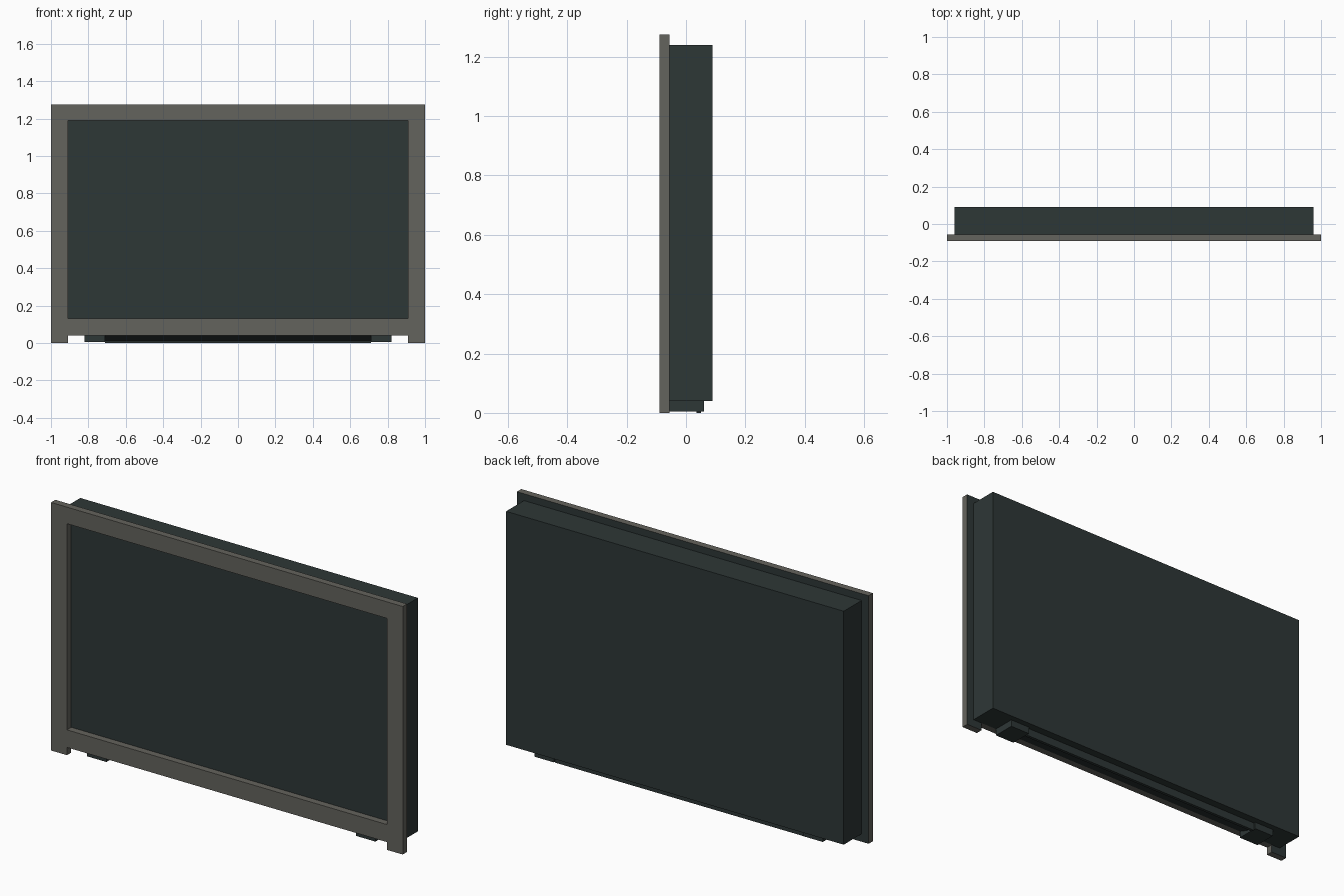
import bpy, bmesh

if "Cube" in bpy.data.objects:
    bpy.data.objects.remove(bpy.data.objects["Cube"])


def material(name, rgb):
    m = bpy.data.materials.new(name)
    m.diffuse_color = (*rgb, 1)
    m.use_nodes = True
    m.node_tree.nodes["Principled BSDF"].inputs["Base Color"].default_value = m.diffuse_color
    return m


GREY = material("warm grey", (0.127, 0.125, 0.109))
DARK = material("dark slate", (0.027, 0.038, 0.037))


def finish(bm, name, *mats):
    bmesh.ops.recalc_face_normals(bm, faces=bm.faces)
    me = bpy.data.meshes.new(name)
    bm.to_mesh(me)
    bm.free()
    for m in mats:
        me.materials.append(m)
    ob = bpy.data.objects.new(name, me)
    bpy.context.collection.objects.link(ob)
    return ob


def prism(name, profile, x0, x1, mat):
    """Extrude a (y, z) profile along x."""
    bm = bmesh.new()
    face = bm.faces.new([bm.verts.new((x0, y, z)) for y, z in profile])
    ext = bmesh.ops.extrude_face_region(bm, geom=[face])
    moved = [v for v in ext["geom"] if isinstance(v, bmesh.types.BMVert)]
    bmesh.ops.translate(bm, vec=(x1 - x0, 0, 0), verts=moved)
    return finish(bm, name, mat)


def rect(y0, y1, z0, z1):
    return [(y0, z0), (y1, z0), (y1, z1), (y0, z1)]


FRONT, SEAM, BACK = -0.09, -0.055, 0.09

# Bezel: grid cells without the screen opening and the notch between the corner feet
xs = [-1, -0.91, 0.91, 1]
zs = [0, 0.04, 0.13, 1.19, 1.275]
bm = bmesh.new()
grid = [[bm.verts.new((x, FRONT, z)) for z in zs] for x in xs]
for i in range(3):
    for j in range(4):
        if i == 1 and j in (0, 2):
            continue
        bm.faces.new((grid[i][j], grid[i + 1][j], grid[i + 1][j + 1], grid[i][j + 1]))
ext = bmesh.ops.extrude_face_region(bm, geom=bm.faces[:])
moved = [v for v in ext["geom"] if isinstance(v, bmesh.types.BMVert)]
bmesh.ops.translate(bm, vec=(0, SEAM - FRONT, 0), verts=moved)
bezel = finish(bm, "bezel", GREY, DARK)
# Rear side of the bezel takes the casing colour
for p in bezel.data.polygons:
    p.material_index = 1 if p.normal.y > 0.5 else 0

# Casing, whose front face is the screen
prism("casing_and_screen", rect(SEAM, BACK, 0.04, 1.24), -0.96, 0.96, DARK)

# Feet blocks under the casing
for side, x0 in (("left", -0.82), ("right", 0.71)):
    prism(side + "_foot", rect(SEAM, 0.06, 0.005, 0.04), x0, x0 + 0.11, DARK)

# Sloping bar between the feet
bar = [(SEAM, 0.04), (0.035, 0.01), (0.035, 0), (0.05, 0), (0.05, 0.04)]
prism("lower_bar", bar, -0.71, 0.71, DARK)
